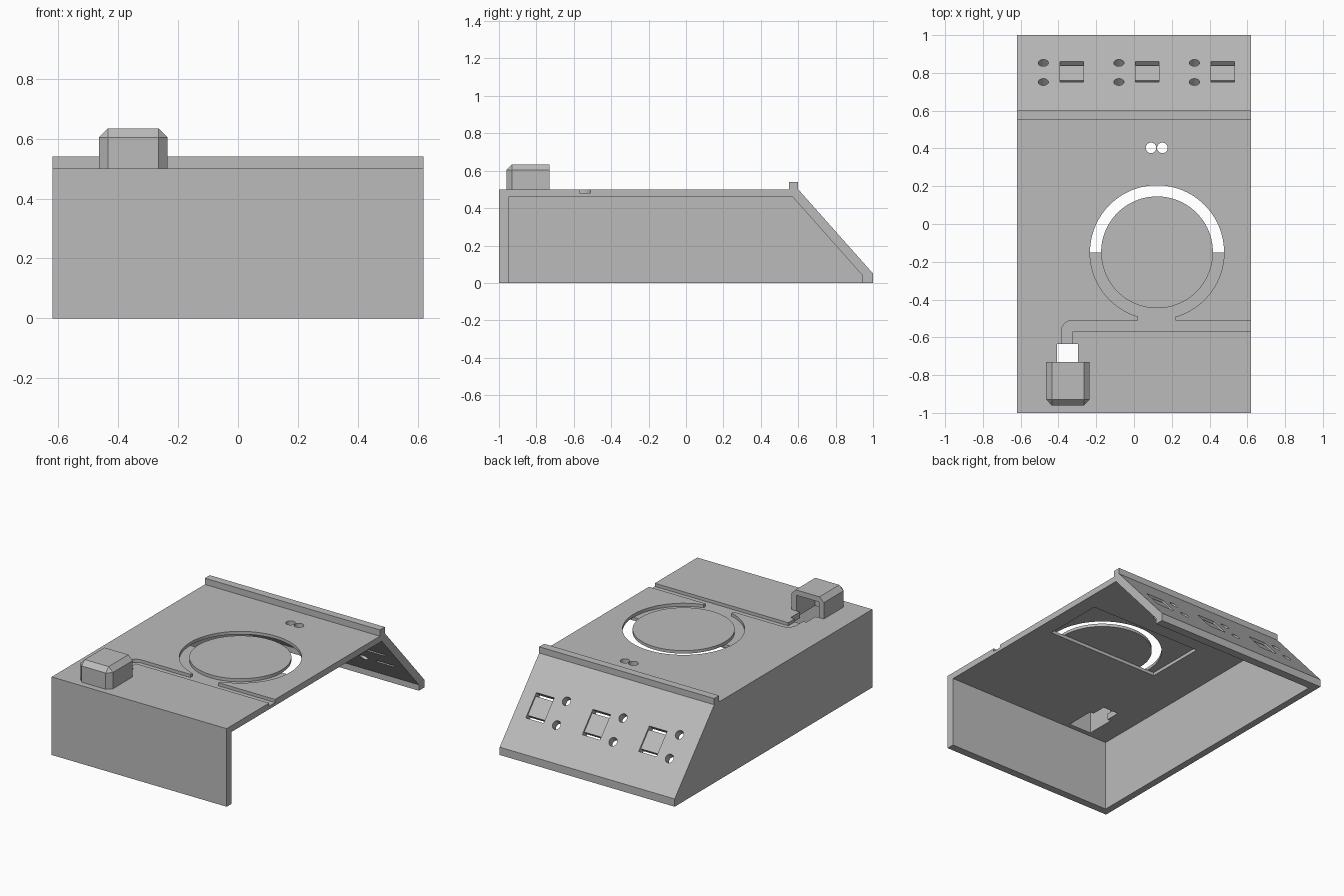
import bpy
import bmesh
from math import sin, cos, pi, hypot
from mathutils import Matrix, Vector

cube = bpy.data.objects.get("Cube")
if cube:
    bpy.data.objects.remove(cube, do_unlink=True)

grey = bpy.data.materials.new("plain grey")
grey.use_nodes = True
grey.diffuse_color = (0.5, 0.5, 0.5, 1)
grey.node_tree.nodes["Principled BSDF"].inputs["Base Color"].default_value = (0.5, 0.5, 0.5, 1)


def finish(name, bm):
    bmesh.ops.recalc_face_normals(bm, faces=bm.faces)
    mesh = bpy.data.meshes.new(name)
    bm.to_mesh(mesh)
    bm.free()
    mesh.materials.append(grey)
    obj = bpy.data.objects.new(name, mesh)
    bpy.context.collection.objects.link(obj)
    return obj


def prism(name, points, low, high, frame=Matrix.Identity(4)):
    """Extrude a 2D outline from low to high along the frame's third axis."""
    bm = bmesh.new()
    base = bm.faces.new([bm.verts.new((a, b, low)) for a, b in points])
    top = bmesh.ops.extrude_face_region(bm, geom=[base])["geom"]
    moved = [v for v in top if isinstance(v, bmesh.types.BMVert)]
    bmesh.ops.translate(bm, verts=moved, vec=(0, 0, high - low))
    bm.transform(frame)
    return finish(name, bm)


def rect(x0, x1, y0, y1):
    return [(x0, y0), (x1, y0), (x1, y1), (x0, y1)]


def arc(cx, cy, r, start=0, sweep=2 * pi, count=96):
    return [(cx + r * cos(start + sweep * i / count), cy + r * sin(start + sweep * i / count))
            for i in range(count)]


def cut(target, tool):
    """Subtract the tool from the target and discard the tool."""
    mod = target.modifiers.new("cut", "BOOLEAN")
    mod.operation = "DIFFERENCE"
    mod.solver = "EXACT"
    mod.object = tool
    tool.hide_render = True
    bpy.context.view_layer.objects.active = target
    bpy.ops.object.modifier_apply(modifier=mod.name)
    bpy.data.objects.remove(tool, do_unlink=True)


# Frames: side profile swept along x, and the sloped back panel
along_x = Matrix(((0, 0, 1, 0), (1, 0, 0, 0), (0, 1, 0, 0), (0, 0, 0, 1)))
run, drop = 0.4, 0.45
length = hypot(run, drop)
down = Vector((0, run, -drop)) / length
normal = Vector((0, drop, run)) / length


def slope_frame(x, y):
    spot = Vector((x, y, 0.5 - (y - 0.6) * drop / run))
    return Matrix.Translation(spot) @ Matrix((Vector((1, 0, 0)), down, normal)).transposed().to_4x4()


# Housing shell with ridge, open below and on its left side
outer = [(-1, 0), (-1, 0.5), (0.55, 0.5), (0.55, 0.54), (0.6, 0.54), (0.6, 0.5), (1, 0.05), (1, 0)]
inner = [(-0.95, -0.1), (-0.95, 0.46), (0.57, 0.46), (0.945, 0.038), (0.945, -0.1)]
housing = prism("housing", outer, -0.62, 0.62, along_x)
cut(housing, prism("inside", inner, -0.575, 0.7, along_x))

# Ring groove around the disc
cx, cy = 0.122, -0.15
ring = prism("ring", arc(cx, cy, 0.355), 0.48, 0.6)
cut(ring, prism("disc", arc(cx, cy, 0.296), 0.4, 0.7))
cut(housing, ring)

# Cable channel with rounded bend, and its link to the ring
channel = [(0.7, -0.57), (-0.325, -0.57), (-0.325, -0.66), (-0.385, -0.66)]
channel += arc(-0.325, -0.57, 0.06, pi, -pi / 2, 12) + [(-0.325, -0.51), (0.7, -0.51)]
cut(housing, prism("channel", channel, 0.48, 0.6))
cut(housing, prism("link", rect(0.02, 0.22, -0.54, -0.47), 0.48, 0.6))

# Underside pocket that opens the rear half of the ring
cut(housing, prism("pocket", rect(-0.28, 0.52, cy, 0.25), 0.4, 0.481))

# Pair of holes in the top
for x in (0.09, 0.15):
    cut(housing, prism("hole", arc(x, 0.403, 0.028, count=32), 0.4, 0.6))

# Plug opening under and behind the hood
cut(housing, prism("plug_slot", rect(-0.407, -0.296, -0.8, -0.636), 0.4, 0.6))
cut(housing, prism("plug_well", rect(-0.43, -0.27, -0.92, -0.73), 0.4, 0.6))

# Three switch windows, each with two round holes, on the sloped panel
for x in (-0.4, 0, 0.4):
    frame = slope_frame(x + 0.07, 0.8065)
    half = 0.081
    cut(housing, prism("window", rect(-0.063, 0.063, -half, half), -0.01, 0.05, frame))
    for v in (-half, half - 0.02):
        cut(housing, prism("slot", rect(-0.063, 0.063, v, v + 0.02), -0.1, 0.05, frame))
    for y in (0.752, 0.853):
        cut(housing, prism("hole", arc(0, 0, 0.027, count=32), -0.1, 0.05, slope_frame(x - 0.08, y)))

# Chamfered hood, hollow and open toward the back
bm = bmesh.new()
mid, back, front, c = -0.35, -0.73, -0.96, 0.03
for side in (-1, 1):
    for z in (0.5, 0.604):
        for w, y in ((0.115, back), (0.115, front + c), (0.115 - c, front)):
            bm.verts.new((mid + side * w, y, z))
    for y in (back, front + c):
        bm.verts.new((mid + side * (0.115 - c), y, 0.634))
bmesh.ops.convex_hull(bm, input=bm.verts)
bmesh.ops.dissolve_limit(bm, angle_limit=0.01, verts=bm.verts, edges=bm.edges)
hood = finish("cable_hood", bm)
cut(hood, prism("cavity", rect(-0.43, -0.27, -0.92, -0.7), 0.4, 0.6))

# Smooth the round walls, keep the rest crisp
bpy.ops.object.select_all(action="DESELECT")
housing.select_set(True)
bpy.context.view_layer.objects.active = housing
bpy.ops.object.shade_smooth_by_angle()
